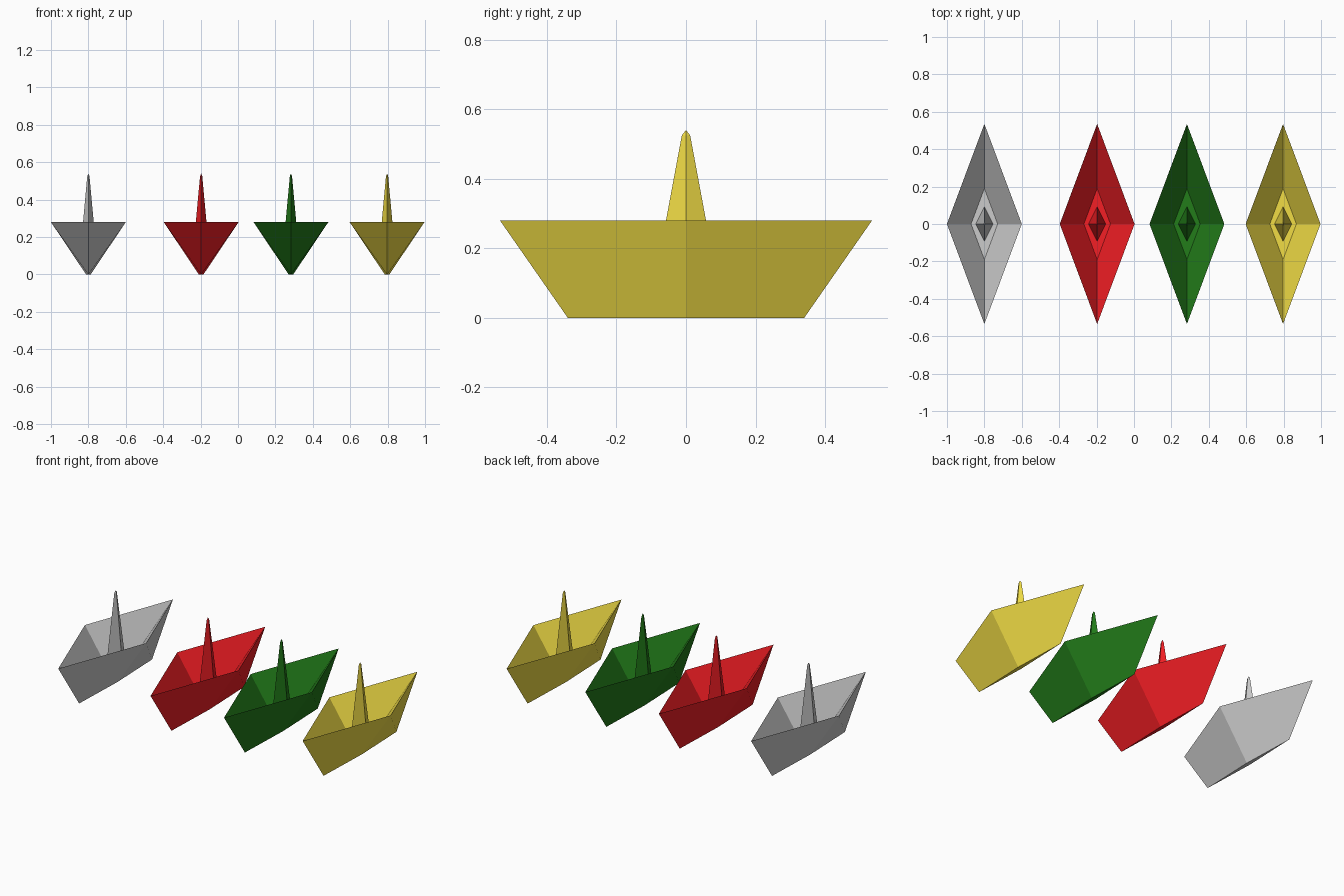
import bpy

if "Cube" in bpy.data.objects:
    bpy.data.objects.remove(bpy.data.objects["Cube"])


def ring(half_width, half_length, z):
    """Rhombus cross-section: right, back, left, front."""
    return [(half_width, 0, z), (0, half_length, z), (-half_width, 0, z), (0, -half_length, z)]


def stack(name, sections, x, mat, tip=None, cap_bottom=False):
    """Join rhombus rings into one flat-faced surface, closed on top by a tip or a cap."""
    verts, faces = [], []
    for s in sections:
        verts += ring(*s)
    for k in range(len(sections) - 1):
        for i in range(4):
            j = (i + 1) % 4
            a, c, d, b = 4 * k + i, 4 * k + j, 4 * k + 4 + j, 4 * k + 4 + i
            # fold runs from the side corner of the upper ring to the end of the lower one
            faces.append((a, c, d, b) if i % 2 else (c, d, b, a))
    last = 4 * (len(sections) - 1)
    if tip is None:
        faces.append(tuple(range(last, last + 4)))
    else:
        verts.append((0, 0, tip))
        faces += [(last + i, last + (i + 1) % 4, len(verts) - 1) for i in range(4)]
    if cap_bottom:
        faces.append((3, 2, 1, 0))
    mesh = bpy.data.meshes.new(name)
    mesh.from_pydata(verts, [], faces)
    mesh.materials.append(mat)
    obj = bpy.data.objects.new(name, mesh)
    obj.location.x = x
    bpy.context.collection.objects.link(obj)
    return obj


# Sections: half width, half length, height
FLOOR = 0.09
HULL = [(0.012, 0.34, 0.0), (0.2, 0.535, 0.28), (0.071, 0.19, FLOOR)]
MAST = [(0.046, 0.093, FLOOR), (0.006, 0.012, 0.525)]

BOATS = [
    ("grey", -0.80, (0.68, 0.68, 0.68, 1)),
    ("red", -0.197, (0.90, 0.013, 0.018, 1)),
    ("green", 0.283, (0.016, 0.20, 0.01, 1)),
    ("yellow", 0.797, (0.88, 0.72, 0.06, 1)),
]

for colour, x, rgba in BOATS:
    mat = bpy.data.materials.new(colour + "_paper")
    mat.diffuse_color = rgba
    mat.use_nodes = True
    mat.node_tree.nodes["Principled BSDF"].inputs["Base Color"].default_value = mat.diffuse_color
    # folded hull with a sunken floor, and the pointed centre peak
    stack(colour + "_boat_hull", HULL, x, mat, cap_bottom=True)
    stack(colour + "_boat_peak", MAST, x, mat, tip=0.54)
